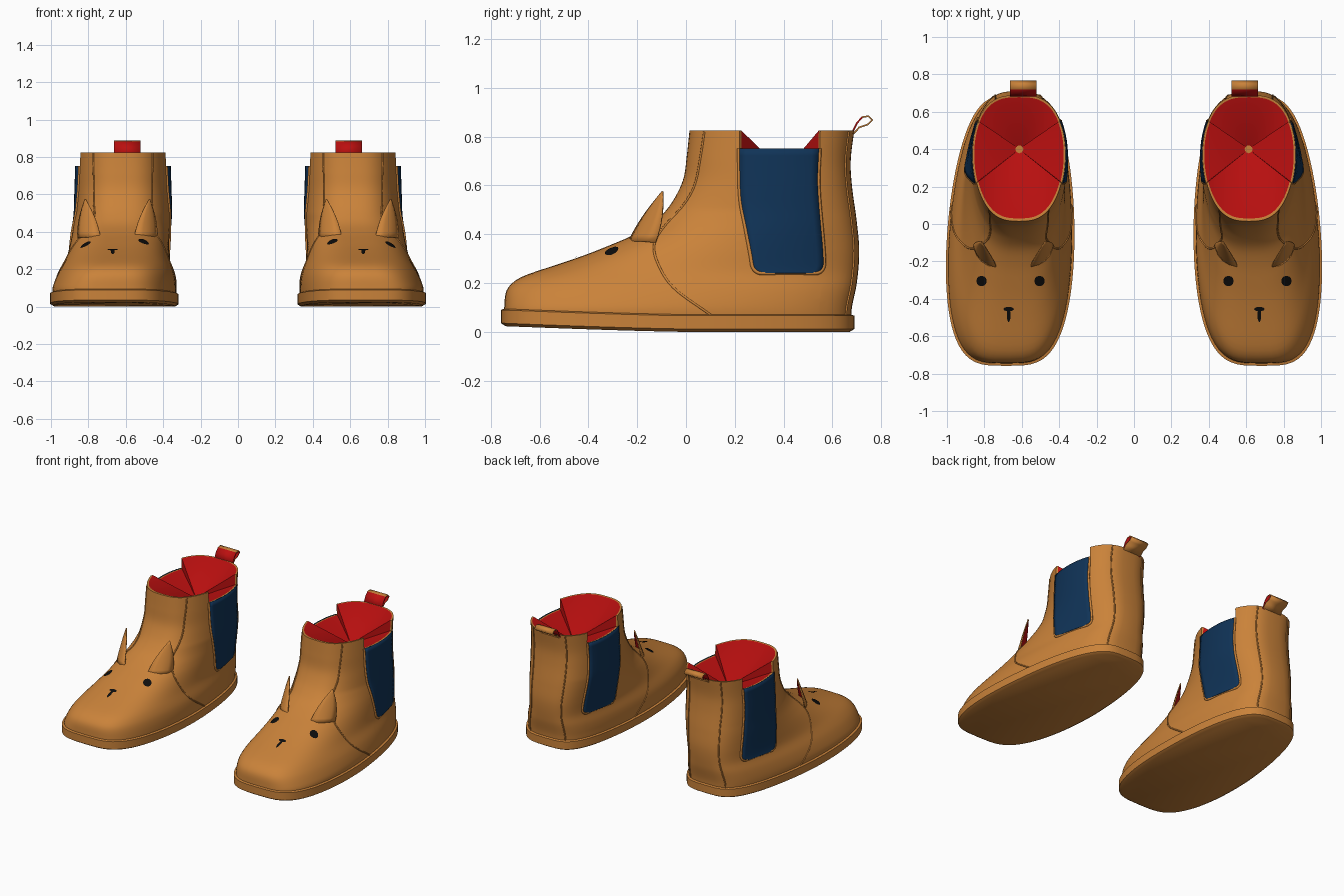
import bpy, bmesh
from math import sin, cos, pi, sqrt, radians
from mathutils import Vector

if "Cube" in bpy.data.objects:
    bpy.data.objects.remove(bpy.data.objects["Cube"])


def material(name, rgb):
    m = bpy.data.materials.new(name)
    m.use_nodes = True
    m.diffuse_color = (*rgb, 1)
    m.node_tree.nodes["Principled BSDF"].inputs["Base Color"].default_value = (*rgb, 1)
    return m


TAN = material("tan leather", (.59, .225, .042))
RED = material("red lining", (.5, .005, .005))
BLUE = material("navy elastic", (.005, .033, .095))
BLACK = material("black", (.004, .004, .004))

# Boot shape as functions of height: toe line, heel line and half width
FRONT = [(.04, -.745), (.1, -.745), (.17, -.735), (.21, -.7), (.235, -.65), (.285, -.5),
         (.32, -.4), (.36, -.3), (.39, -.23), (.44, -.14), (.5, -.08), (.56, -.04),
         (.63, -.01), (.72, .003), (.83, .015)]
BACK = [(.04, .675), (.1, .68), (.2, .7), (.33, .71), (.45, .7), (.6, .68), (.7, .675), (.83, .69)]
HALF = [(.04, .332), (.1, .332), (.17, .315), (.25, .28), (.33, .265), (.45, .255), (.6, .25), (.83, .243)]
TOP, NOTCH = .825, .75


def smooth(table, v):
    """Smooth interpolation through a table of pairs."""
    v = min(max(v, table[0][0]), table[-1][0])
    i = max(k for k in range(len(table) - 1) if table[k][0] <= v)

    def slope(k):
        a, b = table[max(k - 1, 0)], table[min(k + 1, len(table) - 1)]
        return (b[1] - a[1]) / (b[0] - a[0])
    (x0, y0), (x1, y1) = table[i], table[i + 1]
    h = x1 - x0
    t = (v - x0) / h
    u = 1 - t
    return (y0 * (1 + 2 * t) * u * u + y1 * t * t * (3 - 2 * t)
            + h * t * u * (u * slope(i) - t * slope(i + 1)))


def section(z, s, off=0):
    """Middle x and half extent at height z, fraction s from toe to heel."""
    f = min(max((.5 - z) / .4, 0), 1)
    mid = .615 + f * (.068 - .05 * s)
    wide = (smooth(HALF, z) + off) * (1 + (.12 - .3 * f) * (s - .4))
    return mid, wide * (2 * sqrt(max(s * (1 - s), 0))) ** (.7 - .15 * f)


def skin(y, z, side, off=0):
    """Point on the side of the boot."""
    a, b = smooth(FRONT, z), smooth(BACK, z)
    mid, ext = section(z, min(max((y - a) / (b - a), 0), 1))
    return Vector((mid + side * (ext + off), y, z))


def on_top(x, y):
    """Height of the upper above a plan position."""
    lo, hi = .1, .8
    for _ in range(30):
        z = (lo + hi) / 2
        a, b = smooth(FRONT, z), smooth(BACK, z)
        s = (y - a) / (b - a)
        mid, ext = section(z, min(max(s, 0), 1))
        lo, hi = (z, hi) if 0 < s < 1 and abs(x - mid) < ext else (lo, z)
    return lo


def ring(bm, z, off=0, n=80):
    a, b = smooth(FRONT, z) - off, smooth(BACK, z) + off
    verts = []
    for i in range(n):
        t = 2 * pi * i / n
        s = (1 - cos(t)) / 2
        mid, ext = section(z, s, off)
        verts.append(bm.verts.new((mid + (ext if sin(t) >= 0 else -ext), a + (b - a) * s, z)))
    return verts


def bridge(bm, r0, r1, closed=True):
    n = len(r0)
    return [bm.faces.new((r0[i], r0[(i + 1) % n], r1[(i + 1) % n], r1[i]))
            for i in range(n if closed else n - 1)]


def finish(name, bm, mats, thick=0, angle=40, recalc=True, lining=0):
    """Make the object and mirror it for the second boot."""
    if recalc:
        bmesh.ops.recalc_face_normals(bm, faces=bm.faces)
    for f in bm.faces:
        f.smooth = True
    me = bpy.data.meshes.new(name)
    bm.to_mesh(me)
    bm.free()
    me.set_sharp_from_angle(angle=radians(angle))
    for m in mats:
        me.materials.append(m)
    ob = bpy.data.objects.new(name, me)
    bpy.context.collection.objects.link(ob)
    if thick:
        mod = ob.modifiers.new("thickness", "SOLIDIFY")
        mod.thickness, mod.offset, mod.material_offset = thick, 0, lining
    mod = ob.modifiers.new("pair", "MIRROR")
    mod.use_mirror_merge = False
    return ob


# Upper with side notches, rim and funnel lining
bm = bmesh.new()
levels = 60
rings = [ring(bm, .04 + (TOP - .04) * i / levels) for i in range(levels + 1)]
for r0, r1 in zip(rings, rings[1:]):
    bridge(bm, r0, r1)
for co, no in (((0, .22, 0), (0, 1, 0)), ((0, .55, 0), (0, 1, 0)), ((0, 0, NOTCH), (0, 0, 1))):
    bmesh.ops.bisect_plane(bm, geom=bm.verts[:] + bm.edges[:] + bm.faces[:], plane_co=co, plane_no=no, dist=.0005)
gone = [f for f in bm.faces if .22 < f.calc_center_median().y < .55 and f.calc_center_median().z > NOTCH]
bmesh.ops.delete(bm, geom=gone, context="FACES")
edges = [e for e in bm.edges if e.is_boundary and e.verts[0].co.z > .1]
heart = Vector((.613, .4, .655))
inner = {}
for v in {v for e in edges for v in e.verts}:
    p = v.co.lerp(heart, .04)
    inner[v] = bm.verts.new((p.x, p.y, v.co.z))
centre = bm.verts.new(heart)
for e in edges:
    a, b = e.verts
    bm.faces.new((a, b, inner[b], inner[a]))
    bm.faces.new((inner[a], inner[b], centre)).material_index = 1
finish("upper", bm, [TAN, RED], angle=35)

# Small spot at the bottom of the lining
bm = bmesh.new()
bmesh.ops.create_circle(bm, cap_ends=True, segments=8, radius=.022)
bmesh.ops.translate(bm, verts=bm.verts, vec=heart + Vector((0, 0, .012)))
finish("lining_spot", bm, [TAN])

# Sole with a slightly raised toe
bm = bmesh.new()
rings = []
for z, off in ((0, -.006), (.012, .013), (.066, .013), (.072, -.002)):
    r = ring(bm, .07, off)
    for v in r:
        v.co.z = z + .024 * max(0, -v.co.y / .76) ** 1.3
    rings.append(r)
for r0, r1 in zip(rings, rings[1:]):
    bridge(bm, r0, r1)
bm.faces.new(rings[0])
bm.faces.new(rings[-1])
finish("sole", bm, [TAN])

# Elastic side panels
GORE_FRONT = [(.24, .275), (.3, .267), (.42, .245), (.55, .222), (.752, .217)]
GORE_BACK = [(.24, .565), (.32, .565), (.6, .543), (.752, .548)]


def gore_edges(z, r=.035):
    d = max(r - (z - .24), 0)
    cut = r - sqrt(max(r * r - d * d, 0))
    return smooth(GORE_FRONT, z) + cut, smooth(GORE_BACK, z) - cut


heights = [.24 + .035 * (i / 6) ** 2 for i in range(6)] + [.275 + .477 * i / 16 for i in range(17)]
for side, label in ((1, "outer"), (-1, "inner")):
    bm = bmesh.new()
    rows = []
    for z in heights:
        a, b = gore_edges(z)
        rows.append([bm.verts.new(skin(a + (b - a) * k / 10, z, side, .004)) for k in range(11)])
    for r0, r1 in zip(rows, rows[1:]):
        bridge(bm, r0, r1, False)
    finish(label + "_elastic_panel", bm, [BLUE], thick=.006)


def piping(name, paths, radius):
    """Thin raised seams on both boots."""
    cu = bpy.data.curves.new(name, "CURVE")
    cu.dimensions = "3D"
    cu.bevel_depth, cu.bevel_resolution = radius, 1
    cu.materials.append(TAN)
    for path in paths:
        for flip in (1, -1):
            sp = cu.splines.new("POLY")
            sp.points.add(len(path) - 1)
            for pt, p in zip(sp.points, path):
                pt.co = (p.x * flip, p.y, p.z, 1)
    bpy.context.collection.objects.link(bpy.data.objects.new(name, cu))


# Seams: around the elastic, along the vamp and up the heel
VAMP = [(.07, .1), (.18, -.05), (.28, -.115), (.36, -.13), (.43, -.09), (.52, -.01),
        (.6, .035), (.72, .06), (.82, .075)]
steps = [.07 + .75 * i / 40 for i in range(41)]
gore, vamp, heel = [], [], []
for side in (1, -1):
    front = [skin(gore_edges(z)[0], z, side, .001) for z in reversed(heights)]
    back = [skin(gore_edges(z)[1], z, side, .001) for z in heights]
    gore.append(front + back)
    vamp.append([skin(smooth(VAMP, z), z, side) for z in steps])
    heel.append([skin(smooth(BACK, z) - .022, z, side) for z in steps])
piping("elastic_trim", gore, .008)
piping("vamp_seam", vamp, .005)
piping("heel_seam", heel, .005)


# Painted face: eyes and nose laid on the toe
def spot(name, x, y, rx, ry):
    bm = bmesh.new()
    pts = [(x, y)] + [(x + rx * cos(k * pi / 6), y + ry * sin(k * pi / 6)) for k in range(12)]
    vs = [bm.verts.new((px, py, on_top(px, py) + .005)) for px, py in pts]
    for k in range(12):
        bm.faces.new((vs[0], vs[k + 1], vs[(k + 1) % 12 + 1]))
    finish(name, bm, [BLACK], recalc=False)


spot("inner_eye", .505, -.305, .028, .028)
spot("outer_eye", .815, -.305, .028, .028)
spot("nose", .67, -.455, .028, .012)
spot("nose_line", .67, -.487, .01, .038)

# Ears: cupped leaves, tan in front and red behind
for side, label in ((1, "outer"), (-1, "inner")):
    bm = bmesh.new()
    rows = []
    for i in range(9):
        t = i / 8
        mid = Vector((.15, -.18, .365)).lerp(Vector((.17, -.095, .575)), t)
        half = Vector((.06, .055, 0)) * max(1 - t ** 1.8, .02)
        row = []
        for k in (-1, -.5, 0, .5, 1):
            p = mid + half * k + Vector((.018, -.018, .006)) * (1 - k * k) * (1 - t)
            row.append(bm.verts.new((.645 + side * p.x, p.y, p.z)))
        rows.append(row if side > 0 else row[::-1])
    for r0, r1 in zip(rows, rows[1:]):
        bridge(bm, r0, r1, False)
    finish(label + "_ear", bm, [TAN, RED], thick=.008, recalc=False, lining=1)

# Heel pull loop
LOOP = [(.678, .81), (.7, .855), (.722, .88), (.748, .884), (.763, .868), (.745, .85), (.71, .838), (.685, .81)]
bm = bmesh.new()
r0, r1 = ([bm.verts.new((x, y, z)) for y, z in LOOP] for x in (.52, .663))
for i, f in enumerate(bridge(bm, r0, r1, False)):
    f.material_index = 1 if i < 2 else 0
    f.normal_update()
if bm.faces[:][3].normal.y < 0:
    bmesh.ops.reverse_faces(bm, faces=bm.faces[:])
finish("pull_loop", bm, [TAN, RED], thick=.007, recalc=False, lining=1)
